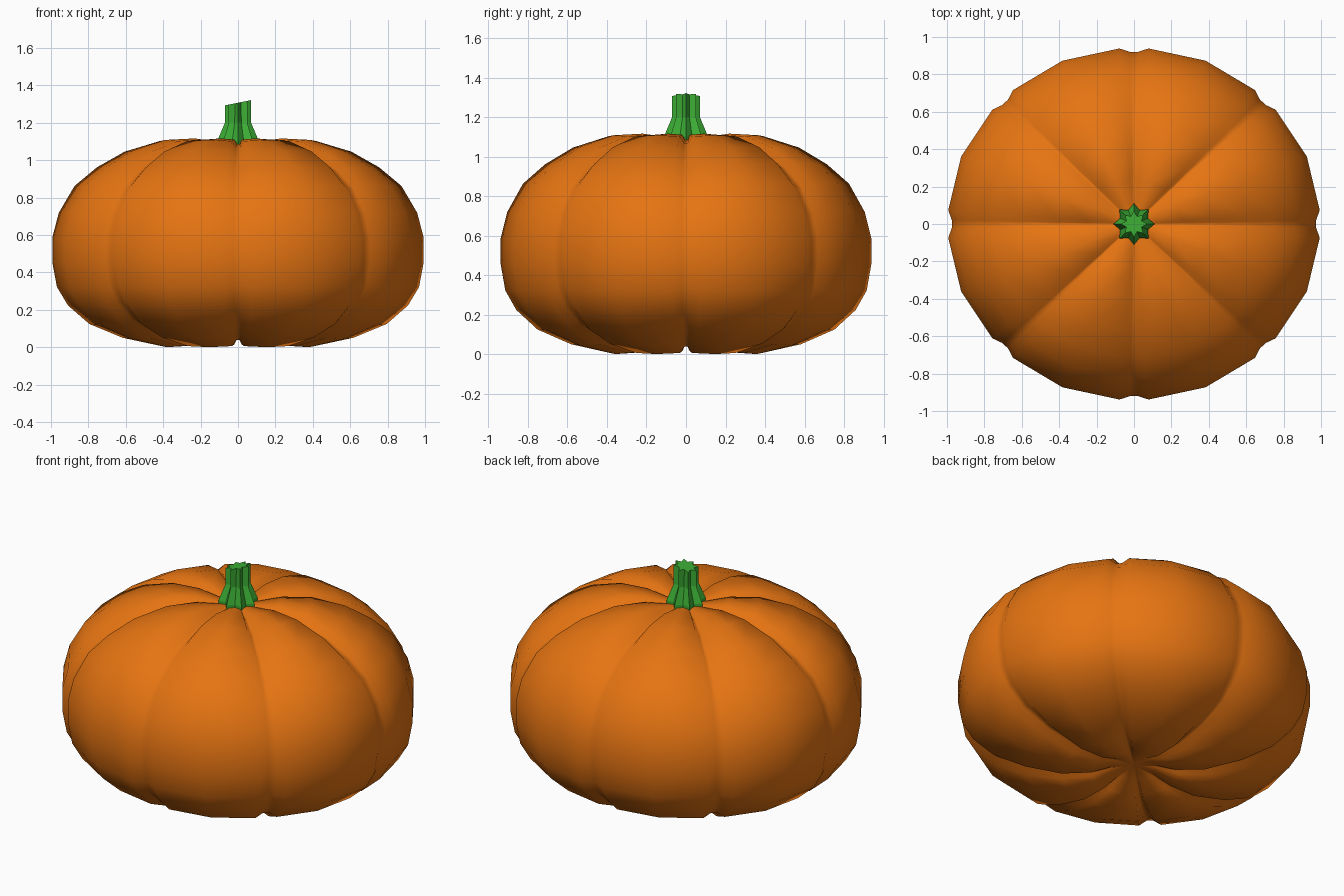
import bpy, bmesh, math

if "Cube" in bpy.data.objects:
    bpy.data.objects.remove(bpy.data.objects["Cube"])


def material(name, rgb):
    m = bpy.data.materials.new(name)
    m.diffuse_color = (*rgb, 1.0)
    m.use_nodes = True
    m.node_tree.nodes["Principled BSDF"].inputs["Base Color"].default_value = m.diffuse_color
    return m


def loft(name, rings, mat, smooth):
    """Skin closed rings of points (bottom to top) and cap both ends."""
    bm = bmesh.new()
    loops = [[bm.verts.new(p) for p in ring] for ring in rings]
    n = len(loops[0])
    for a, b in zip(loops, loops[1:]):
        for i in range(n):
            j = (i + 1) % n
            bm.faces.new((a[i], a[j], b[j], b[i]))
    bm.faces.new(loops[0][::-1])
    bm.faces.new(loops[-1])
    for f in bm.faces:
        f.smooth = smooth
    bmesh.ops.recalc_face_normals(bm, faces=bm.faces[:])
    me = bpy.data.meshes.new(name)
    bm.to_mesh(me)
    bm.free()
    me.materials.append(mat)
    ob = bpy.data.objects.new(name, me)
    bpy.context.collection.objects.link(ob)
    return ob


orange = material("pumpkin orange", (0.79, 0.175, 0.006))
green = material("stem green", (0.045, 0.42, 0.035))

# Pumpkin: radius, height, groove depth from the bottom dimple to the top one
profile = [(0.03, 0.06, 0), (0.13, 0.05, 0.005), (0.24, 0.01, 0.035),
           (0.41, 0.0, 0.038), (0.62, 0.045, 0.035), (0.80, 0.12, 0.032),
           (0.915, 0.22, 0.03), (0.975, 0.32, 0.028), (1.0, 0.455, 0.026),
           (1.0, 0.585, 0.026), (0.965, 0.72, 0.028), (0.88, 0.865, 0.03),
           (0.76, 0.965, 0.032), (0.61, 1.05, 0.035), (0.42, 1.108, 0.04),
           (0.25, 1.116, 0.038), (0.12, 1.09, 0.006), (0.03, 1.085, 0)]
# Five points per lobe: angle in degrees, share of the groove depth
lobe = [(-1.3, 1.0), (1.3, 1.0), (4.5, 0.15), (22.5, 0.0), (40.5, 0.15)]
rings = []
for k, (r, z, depth) in enumerate(profile):
    # outward normal of the profile, used to push the grooves inwards
    r0, z0, _ = profile[max(k - 1, 0)]
    r1, z1, _ = profile[min(k + 1, len(profile) - 1)]
    length = math.hypot(r1 - r0, z1 - z0)
    nr, nz = (z1 - z0) / length, (r0 - r1) / length
    ring = []
    for s in range(8):
        for deg, share in lobe:
            a = math.radians(45 * s + deg)
            rr = r - nr * depth * share
            ring.append((rr * math.cos(a), 0.945 * rr * math.sin(a),
                         z - nz * depth * share))
    rings.append(ring)
loft("pumpkin_body", rings, orange, True)

# Stem: eight-pointed star, flared at the base and cut at a slant on top
stem = [(0.11, 0.08, 1.08, 0), (0.11, 0.08, 1.105, 0),
        (0.07, 0.046, 1.20, 0), (0.07, 0.044, 1.307, 0.2)]
rings = []
for outer, inner, z, slant in stem:
    ring = []
    for i in range(16):
        a = math.pi * i / 8
        r = inner if i % 2 else outer
        x = r * math.cos(a)
        ring.append((x, r * math.sin(a), z + slant * x))
    rings.append(ring)
loft("stem", rings, green, False)
